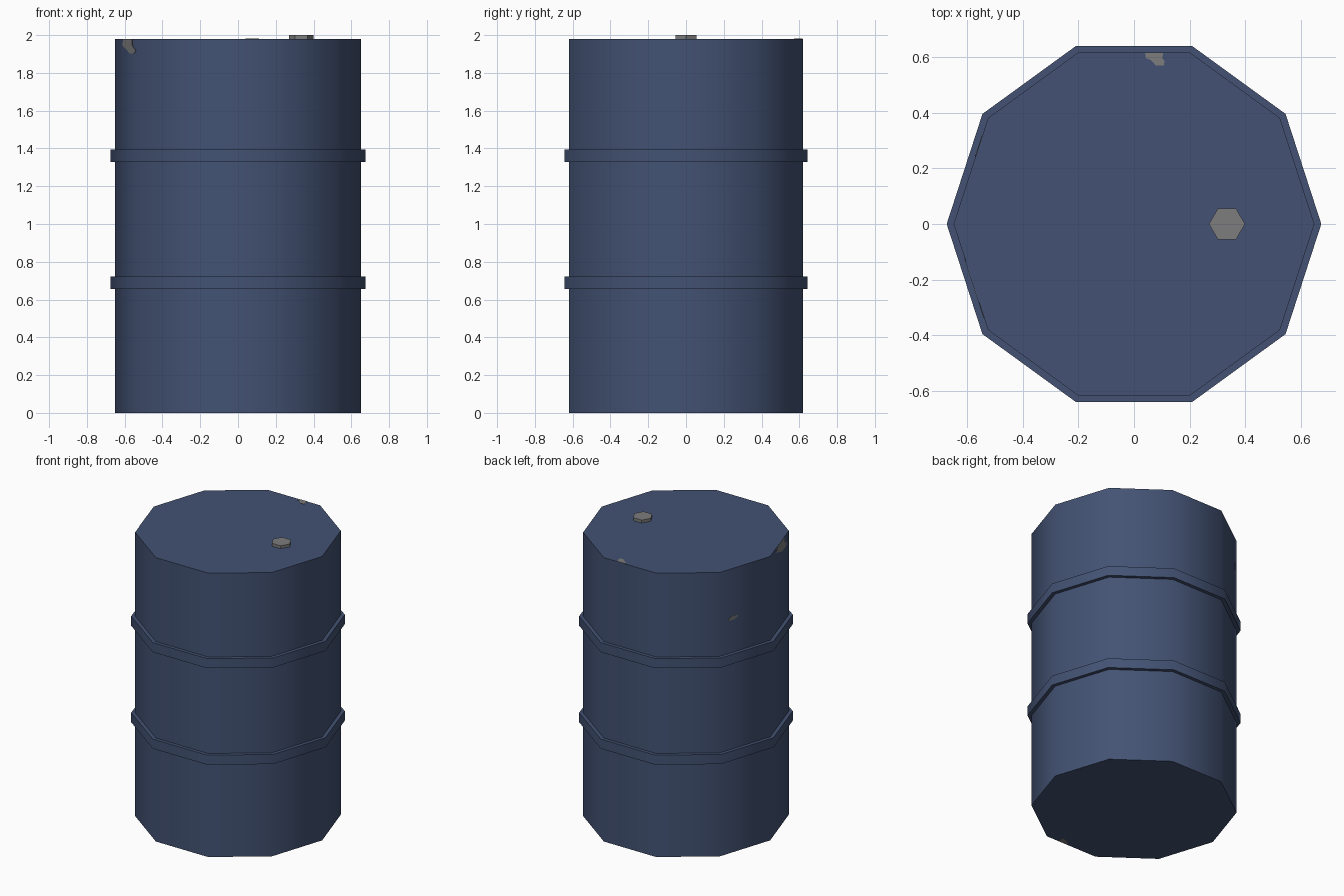
import bpy, bmesh, math
from mathutils import Vector

if "Cube" in bpy.data.objects:
    bpy.data.objects.remove(bpy.data.objects["Cube"])

SIDES, R, TOP = 10, 0.65, 1.98


def material(name, rgb):
    m = bpy.data.materials.new(name)
    m.diffuse_color = (*rgb, 1)
    m.use_nodes = True
    m.node_tree.nodes["Principled BSDF"].inputs["Base Color"].default_value = m.diffuse_color
    return m


BLUE = material("blue_paint", (0.056, 0.085, 0.172))
GREY = material("bare_metal", (0.205, 0.205, 0.21))


def finish(name, bm, mat, smooth=False):
    bmesh.ops.recalc_face_normals(bm, faces=bm.faces)
    me = bpy.data.meshes.new(name)
    bm.to_mesh(me)
    bm.free()
    me.materials.append(mat)
    ob = bpy.data.objects.new(name, me)
    bpy.context.collection.objects.link(ob)
    if smooth:
        bpy.ops.object.select_all(action='DESELECT')
        bpy.context.view_layer.objects.active = ob
        ob.select_set(True)
        bpy.ops.object.shade_smooth_by_angle(angle=math.radians(45))
    return ob


def prism(name, r, z0, z1, n, mat, cx=0.0, smooth=False):
    """Upright prism with its first corner on +x."""
    bm = bmesh.new()
    ring = [(cx + r * math.cos(2 * math.pi * i / n), r * math.sin(2 * math.pi * i / n))
            for i in range(n)]
    lo = [bm.verts.new((x, y, z0)) for x, y in ring]
    hi = [bm.verts.new((x, y, z1)) for x, y in ring]
    bm.faces.new(lo)
    bm.faces.new(hi)
    for i in range(n):
        j = (i + 1) % n
        bm.faces.new((lo[i], lo[j], hi[j], hi[i]))
    return finish(name, bm, mat, smooth)


def chip(name, pts, normal):
    """Thin plate of bare metal lying on a surface."""
    n = Vector(normal).normalized()
    bm = bmesh.new()
    a = [bm.verts.new(Vector(p) - n * 0.001) for p in pts]
    b = [bm.verts.new(Vector(p) + n * 0.002) for p in pts]
    bm.faces.new(a)
    bm.faces.new(b)
    for i in range(len(pts)):
        j = (i + 1) % len(pts)
        bm.faces.new((a[i], a[j], b[j], b[i]))
    return finish(name, bm, GREY)


# Drum body and the two raised hoops
prism("drum_body", R, 0, TOP, SIDES, BLUE, smooth=True)
for name, z in (("lower_hoop", 0.655), ("upper_hoop", 1.328)):
    prism(name, 0.675, z, z + 0.067, SIDES, BLUE, smooth=True)

# Hexagonal filler cap
prism("filler_cap", 0.065, TOP - 0.005, 2.0, 6, GREY, cx=0.335)

# Worn spots on lid and base rims
lid = [(0.04, 0.617), (0.105, 0.617), (0.102, 0.597), (0.11, 0.588),
       (0.108, 0.572), (0.078, 0.572), (0.062, 0.59), (0.042, 0.598)]
chip("lid_worn_spot", [(x, y, TOP) for x, y in lid], (0, 0, 1))
chip("base_worn_spot", [(x, -y, 0.001) for x, y in lid], (0, 0, -1))

# Worn spots on the two left wall panels
SLOPE = R * math.sin(math.pi / 5) / (R - R * math.cos(math.pi / 5))


def on_wall(pts, side):
    return [(x, side * (x + R) * SLOPE, z) for x, z in pts]


def wall_normal(side):
    return (-math.cos(math.pi / 10), side * math.sin(math.pi / 10), 0)


chip("front_wall_worn_spot", on_wall([
    (-0.606, 1.979), (-0.558, 1.979), (-0.558, 1.945), (-0.54, 1.918),
    (-0.548, 1.903), (-0.572, 1.903), (-0.59, 1.925), (-0.61, 1.945)], -1), wall_normal(-1))
chip("back_wall_worn_spot", on_wall([
    (-0.547, 1.624), (-0.549, 1.64), (-0.558, 1.65), (-0.57, 1.646),
    (-0.571, 1.635), (-0.56, 1.622)], 1), wall_normal(1))
